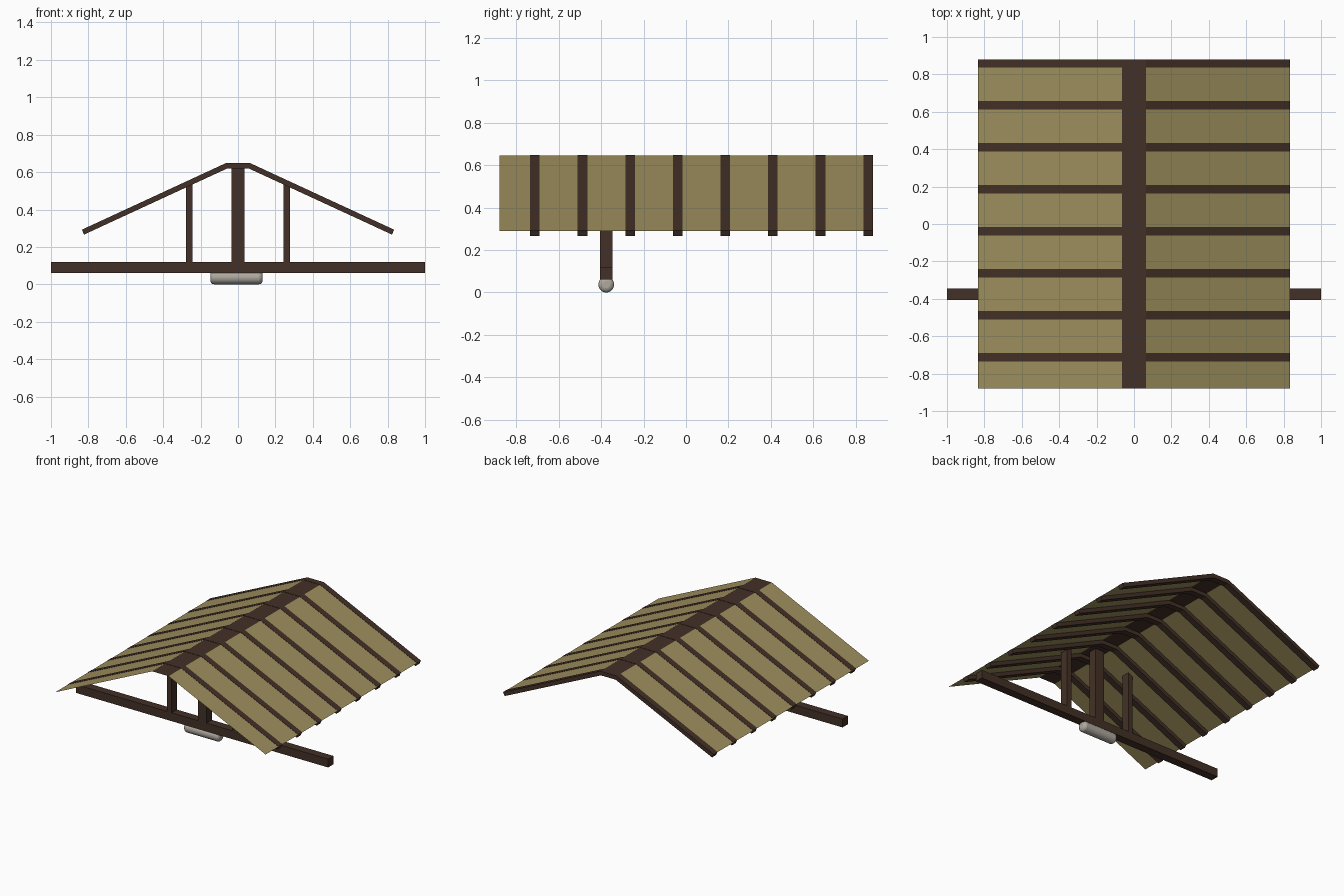
import bpy, bmesh, math

if "Cube" in bpy.data.objects:
    bpy.data.objects.remove(bpy.data.objects["Cube"])

def material(name, rgb):
    m = bpy.data.materials.new(name)
    m.diffuse_color = (*rgb, 1)
    m.use_nodes = True
    m.node_tree.nodes["Principled BSDF"].inputs["Base Color"].default_value = m.diffuse_color
    return m

WOOD = material("dark_wood", (0.055, 0.03, 0.02))
THATCH = material("roof_panel", (0.34, 0.275, 0.11))
STEEL = material("pale_metal", (0.43, 0.40, 0.35))

def finish(bm, name, mat):
    bmesh.ops.recalc_face_normals(bm, faces=bm.faces)
    me = bpy.data.meshes.new(name)
    bm.to_mesh(me)
    bm.free()
    ob = bpy.data.objects.new(name, me)
    me.materials.append(mat)
    bpy.context.collection.objects.link(ob)
    return ob

def prism(name, profile, y0, y1, mat):
    """Extrude an (x, z) outline from y0 to y1."""
    bm = bmesh.new()
    face = bm.faces.new([bm.verts.new((x, y0, z)) for x, z in profile])
    ext = bmesh.ops.extrude_face_region(bm, geom=[face])
    moved = [v for v in ext["geom"] if isinstance(v, bmesh.types.BMVert)]
    bmesh.ops.translate(bm, verts=moved, vec=(0, y1 - y0, 0))
    return finish(bm, name, mat)

def sheet(name, a, b, mat):
    """Thin single-sided roof sheet between two (x, z) points."""
    bm = bmesh.new()
    pts = [(a, -0.88), (b, -0.88), (b, 0.88), (a, 0.88)]
    bm.faces.new([bm.verts.new((p[0], y, p[1])) for p, y in pts])
    ob = finish(bm, name, mat)
    if ob.data.polygons[0].normal.z < 0:
        ob.data.flip_normals()
    return ob

RIDGE, EAVE = (0.065, 0.648), (0.835, 0.292)
SLOPE = (RIDGE[1] - EAVE[1]) / (EAVE[0] - RIDGE[0])

def roof_z(x):
    return RIDGE[1] - SLOPE * (abs(x) - RIDGE[0])

# Rafters: one bent profile repeated along the roof
half = [RIDGE, EAVE, (0.823, 0.266), (0.0585, 0.619)]
rafter = half + [(-x, z) for x, z in reversed(half)]
for i in range(8):
    y = -0.712 + i * 0.2243
    prism(f"rafter_{i + 1}", rafter, y - 0.0225, y + 0.0225, WOOD)

# Roof panels and ridge cap, just under the rafter tops
DROP = 0.002
for side, s in (("left", -1), ("right", 1)):
    sheet(f"roof_panel_{side}", (s * RIDGE[0], RIDGE[1] - DROP),
          (s * EAVE[0], EAVE[1] - DROP), THATCH)
sheet("ridge_cap", (-RIDGE[0], RIDGE[1] - DROP), (RIDGE[0], RIDGE[1] - DROP), WOOD)

# Cross beam and posts
Y0, Y1 = -0.406, -0.346
prism("cross_beam", [(-1, 0.06), (1, 0.06), (1, 0.12), (-1, 0.12)], Y0, Y1, WOOD)
prism("centre_post", [(-0.035, 0.115), (0.035, 0.115), (0.035, 0.64), (-0.035, 0.64)],
      Y0, Y1, WOOD)
for side, s in (("left", -1), ("right", 1)):
    a, b = 0.242, 0.278
    prism(f"side_post_{side}", [(s * a, 0.115), (s * b, 0.115),
          (s * b, roof_z(b) - 0.006), (s * a, roof_z(a) - 0.006)], Y0, Y1, WOOD)

# Rounded metal roller under the beam
bpy.ops.mesh.primitive_cylinder_add(vertices=32, radius=0.037, depth=0.28,
                                    location=(-0.008, -0.376, 0.037),
                                    rotation=(0, math.pi / 2, 0))
roller = bpy.context.object
roller.name = "roller"
roller.data.materials.append(STEEL)
bev = roller.modifiers.new("rounded_ends", "BEVEL")
bev.width = 0.02
bev.segments = 3
bev.limit_method = "ANGLE"
bev.angle_limit = math.radians(40)
bpy.ops.object.shade_smooth_by_angle(angle=math.radians(40))
